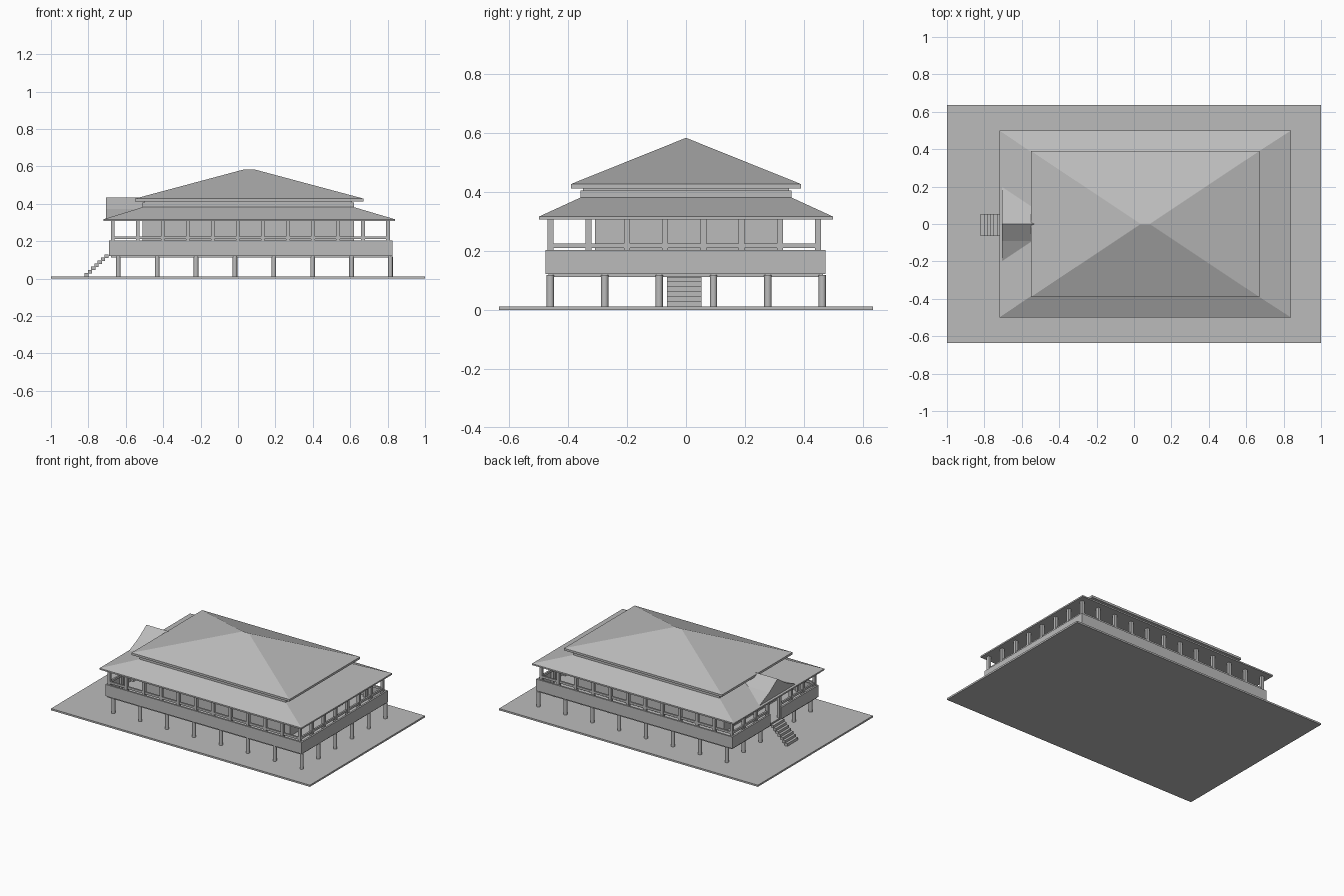
import bpy
import bmesh

cube = bpy.data.objects.get("Cube")
if cube:
    bpy.data.objects.remove(cube, do_unlink=True)

grey = bpy.data.materials.new("plain grey")
grey.use_nodes = True
COLOUR = (0.5, 0.5, 0.5, 1)
grey.diffuse_color = COLOUR
grey.node_tree.nodes["Principled BSDF"].inputs["Base Color"].default_value = COLOUR


def finish(name, bm):
    bmesh.ops.recalc_face_normals(bm, faces=bm.faces)
    mesh = bpy.data.meshes.new(name)
    bm.to_mesh(mesh)
    bm.free()
    mesh.materials.append(grey)
    obj = bpy.data.objects.new(name, mesh)
    bpy.context.collection.objects.link(obj)
    return obj


def add_loft(bm, loops):
    """Closed solid through matching loops of points."""
    rings = [[bm.verts.new(p) for p in loop] for loop in loops]
    n = len(rings[0])
    for a, b in zip(rings, rings[1:]):
        for i in range(n):
            j = (i + 1) % n
            bm.faces.new((a[i], a[j], b[j], b[i]))
    bm.faces.new(rings[0][::-1])
    bm.faces.new(rings[-1])


def rect(x0, x1, y0, y1, z):
    return [(x0, y0, z), (x1, y0, z), (x1, y1, z), (x0, y1, z)]


def add_box(bm, x0, x1, y0, y1, z0, z1):
    add_loft(bm, [rect(x0, x1, y0, y1, z0), rect(x0, x1, y0, y1, z1)])


def box(name, *bounds):
    bm = bmesh.new()
    add_box(bm, *bounds)
    return finish(name, bm)


def spread(a, b, n):
    return [a + (b - a) * i / (n - 1) for i in range(n)]


# Ground and floor
box("ground_slab", -1, 1, -0.635, 0.635, 0, 0.012)
box("floor", -0.68, 0.815, -0.468, 0.465, 0.112, 0.128)

# Round stumps under the floor
bm = bmesh.new()
for x in spread(-0.64, 0.815, 8):
    for y in spread(-0.461, 0.463, 6):
        made = bmesh.ops.create_cone(bm, cap_ends=True, segments=16, radius1=0.0125,
                                     radius2=0.0125, depth=0.106)
        bmesh.ops.translate(bm, verts=made["verts"], vec=(x, y, 0.065))
stumps = finish("stumps", bm)
for face in stumps.data.polygons:
    face.use_smooth = len(face.vertices) == 4

# Solid balustrade with a gap at the stairs
X0, X1, Y0, Y1 = -0.69, 0.826, -0.477, 0.474
T = 0.012
STAIR0, STAIR1 = -0.065, 0.053
bm = bmesh.new()
for x0, x1, y0, y1 in ((X0, X1, Y0, Y0 + T), (X0, X1, Y1 - T, Y1),
                       (X1 - T, X1, Y0 + T, Y1 - T),
                       (X0, X0 + T, Y0 + T, STAIR0), (X0, X0 + T, STAIR1, Y1 - T)):
    add_box(bm, x0, x1, y0, y1, 0.122, 0.203)
finish("balustrade", bm)

# Verandah columns and handrail
CX0, CX1, CY0, CY1 = -0.67, 0.802, -0.461, 0.449
spots = [(x, y) for x in spread(CX0, CX1, 12) for y in (CY0, CY1)]
spots += [(x, y) for x in (CX0, CX1) for y in spread(CY0, CY1, 8)[1:-1]]
bm = bmesh.new()
for x, y in spots:
    add_box(bm, x - 0.01, x + 0.01, y - 0.01, y + 0.01, 0.125, 0.315)
finish("columns", bm)

H = 0.006
bm = bmesh.new()
for y in (CY0, CY1):
    add_box(bm, CX0, CX1, y - H, y + H, 0.211, 0.226)
add_box(bm, CX1 - H, CX1 + H, CY0, CY1, 0.211, 0.226)
add_box(bm, CX0 - H, CX0 + H, CY0, STAIR0, 0.211, 0.226)
add_box(bm, CX0 - H, CX0 + H, STAIR1, CY1, 0.211, 0.226)
finish("handrail", bm)

# House body and clerestory band
box("house_walls", -0.51, 0.62, -0.31, 0.31, 0.125, 0.33)
box("clerestory", -0.51, 0.62, -0.358, 0.358, 0.36, 0.406)
box("clerestory_cap", -0.50, 0.61, -0.35, 0.35, 0.405, 0.416)

# Lower skirt roof and upper hip roof
bm = bmesh.new()
add_loft(bm, [rect(-0.72, 0.84, -0.5, 0.5, 0.307), rect(-0.72, 0.84, -0.5, 0.5, 0.317),
              rect(-0.51, 0.62, -0.358, 0.358, 0.382)])
finish("lower_roof", bm)

bm = bmesh.new()
add_loft(bm, [rect(-0.55, 0.67, -0.39, 0.39, 0.413), rect(-0.55, 0.67, -0.39, 0.39, 0.428),
              rect(0.033, 0.087, -0.002, 0.002, 0.584)])
finish("upper_roof", bm)

# Flared gable over the entrance
profile = [(-0.215, 0.314), (-0.09, 0.372), (0, 0.433), (0.09, 0.372), (0.215, 0.314)]
bm = bmesh.new()
add_loft(bm, [[(x, y, z) for y, z in profile] for x in (-0.707, -0.48)])
finish("entrance_gable", bm)

# Entrance stairs
STEPS = 7
bm = bmesh.new()
for i in range(STEPS):
    x = -0.82 + i * 0.0175
    z = 0.012 + i * 0.0165
    add_box(bm, x, x + 0.022, STAIR0, STAIR1, z, z + 0.0185)
finish("entrance_stairs", bm)
